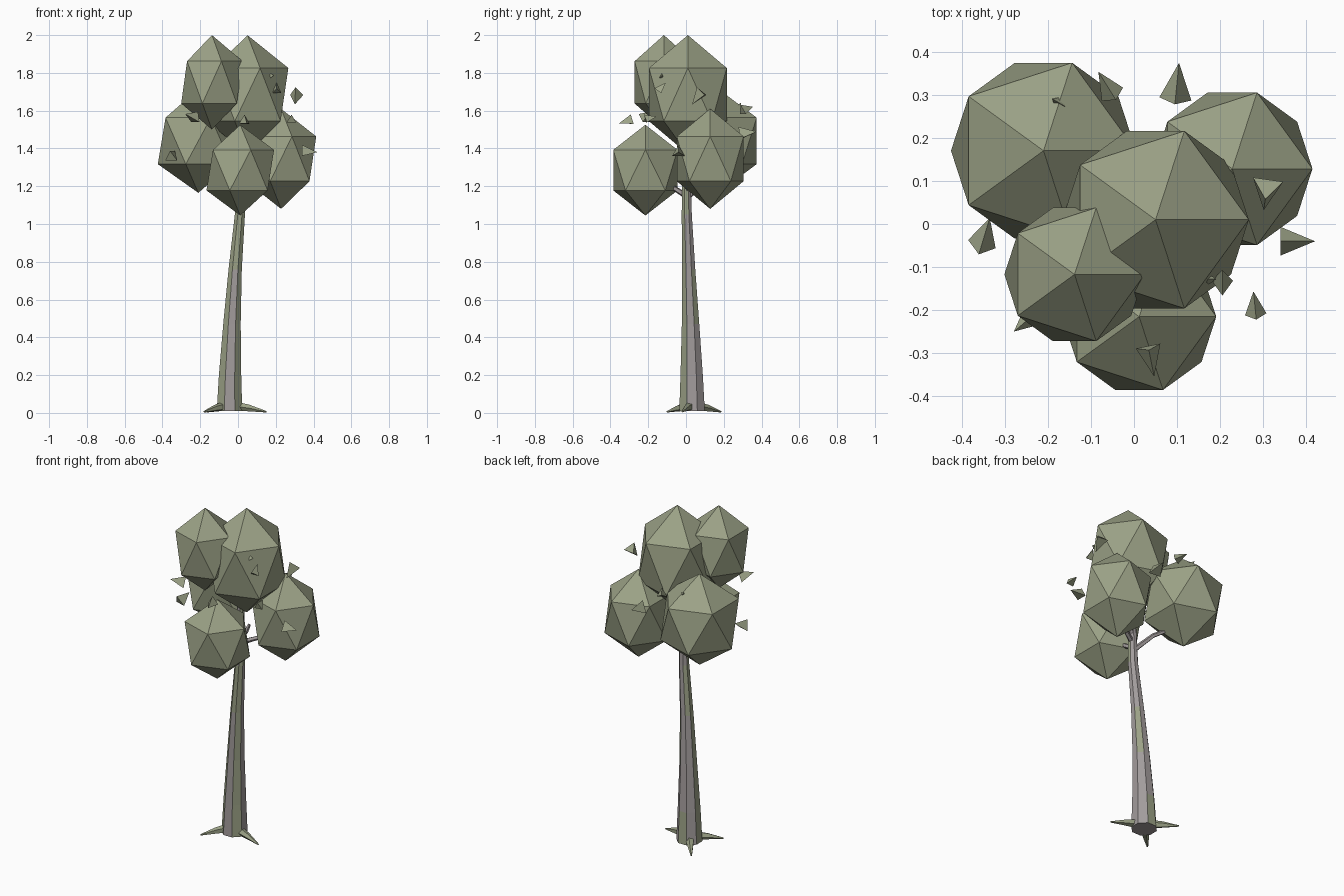
import bpy, bmesh, math
from mathutils import Vector

cube = bpy.data.objects.get("Cube")
if cube:
    bpy.data.objects.remove(cube, do_unlink=True)


def make_material(name, rgb):
    mat = bpy.data.materials.new(name)
    mat.use_nodes = True
    mat.diffuse_color = (*rgb, 1)
    mat.node_tree.nodes["Principled BSDF"].inputs["Base Color"].default_value = (*rgb, 1)
    return mat


foliage_green = make_material("sage green", (0.33, 0.36, 0.24))
bark_grey = make_material("bark grey", (0.36, 0.33, 0.33))


def add_object(name, bm, *materials):
    bmesh.ops.recalc_face_normals(bm, faces=bm.faces)
    mesh = bpy.data.meshes.new(name)
    bm.to_mesh(mesh)
    bm.free()
    for mat in materials:
        mesh.materials.append(mat)
    obj = bpy.data.objects.new(name, mesh)
    bpy.context.collection.objects.link(obj)
    return obj


def tube(name, points, radii, sides, materials, upright=False, rule=None):
    """Tapered faceted limb; rule(ring, side) picks the material of each face."""
    bm = bmesh.new()
    pts = [Vector(p) for p in points]
    rings = []
    for i, (p, r) in enumerate(zip(pts, radii)):
        d = pts[min(i + 1, len(pts) - 1)] - pts[max(i - 1, 0)]
        if upright:
            d = Vector((0, 0, 1))
        turn = d.to_track_quat('Z', 'Y')
        angles = [math.tau * (k + 0.5) / sides for k in range(sides)]
        rings.append([bm.verts.new(p + turn @ Vector((r * math.cos(a), r * math.sin(a), 0)))
                      for a in angles])
    for i in range(len(rings) - 1):
        for k in range(sides):
            n = (k + 1) % sides
            face = bm.faces.new((rings[i][k], rings[i][n], rings[i + 1][n], rings[i + 1][k]))
            face.material_index = rule(i, k) if rule else 0
    bm.faces.new(rings[0][::-1])
    bm.faces.new(rings[-1])
    return add_object(name, bm, *materials)


# Leaning trunk with mossy patches on the left and back faces
def moss(ring, side):
    if side in (0, 2, 7):
        return 1
    return int((ring + 2 * side) % 5 == 0)


tube("trunk",
     [(-0.045, 0.032, 0.01), (-0.042, 0.03, 0.2), (-0.032, 0.024, 0.47),
      (-0.015, 0.014, 0.76), (0.01, 0.004, 1.05), (0.018, 0.0, 1.42)],
     [0.073, 0.064, 0.05, 0.038, 0.029, 0.02], 8,
     (bark_grey, foliage_green), upright=True, rule=moss)

# Three roots spreading from the foot
foot = Vector((-0.045, 0.03, 0.04))
for i, tip in enumerate([(-0.18, -0.1), (0.15, -0.02), (-0.165, 0.185)]):
    end = Vector((*tip, 0.006))
    mid = foot.lerp(end, 0.55) + Vector((0, 0, 0.004))
    tube(f"root_{i + 1}", [foot, mid, end], [0.03, 0.018, 0.004], 5, [foliage_green])

# Branches reaching into the crown
branches = [
    [(0.01, 0.0, 1.13), (-0.07, 0.08, 1.22), (-0.19, 0.16, 1.29)],
    [(0.01, 0.0, 1.18), (0.08, 0.03, 1.21), (0.2, 0.11, 1.25)],
    [(0.01, 0.0, 1.15), (0.015, -0.08, 1.2), (0.015, -0.18, 1.25)],
    [(0.015, 0.0, 1.22), (0.04, 0.02, 1.25), (0.055, 0.03, 1.29)],
]
for i, path in enumerate(branches):
    tube(f"branch_{i + 1}", path, [0.016, 0.013, 0.009], 5, [bark_grey])

# Crown clumps: centre, horizontal radius, vertical radius
clumps = {
    "clump_top": ((0.05, 0.01, 1.685), 0.242, 0.315),
    "clump_upper_front": ((-0.138, -0.117, 1.75), 0.182, 0.25),
    "clump_back_right": ((-0.21, 0.17, 1.44), 0.24, 0.275),
    "clump_back_left": ((0.228, 0.128, 1.345), 0.208, 0.265),
    "clump_low_front": ((0.012, -0.215, 1.285), 0.2, 0.24),
}
for name, (centre, r, h) in clumps.items():
    bm = bmesh.new()
    bmesh.ops.create_icosphere(bm, subdivisions=1, radius=1)
    bmesh.ops.scale(bm, vec=(r, r, h), verts=bm.verts)
    bmesh.ops.translate(bm, vec=centre, verts=bm.verts)
    add_object(name, bm, foliage_green)

# Loose leaves: centre, pointing direction, size
leaves = [
    ((0.1, 0.33, 1.48), (0.1, 1, 0.2), 0.09),
    ((-0.065, 0.325, 1.61), (-0.5, 0.8, 0.3), 0.07),
    ((-0.18, 0.285, 1.63), (-0.5, 0.3, 0.6), 0.035),
    ((-0.345, -0.02, 1.37), (0.3, 1, 0.5), 0.08),
    ((-0.25, -0.225, 1.57), (-0.7, -0.6, 0.3), 0.08),
    ((0.38, -0.04, 1.38), (1, 0, 0), 0.08),
    ((0.28, -0.185, 1.56), (-0.1, 1, 0.3), 0.06),
    ((0.305, 0.06, 1.665), (-0.1, -0.7, -0.8), 0.085),
    ((0.205, -0.125, 1.725), (0, 0.6, 0.8), 0.06),
    ((0.17, -0.128, 1.79), (-0.6, 0, 0.8), 0.03),
    ((0.04, -0.32, 1.54), (0.2, -1, -0.2), 0.07),
]
for i, (centre, aim, size) in enumerate(leaves):
    bm = bmesh.new()
    bmesh.ops.create_cone(bm, cap_ends=True, segments=3, radius1=size * 0.48,
                          radius2=0, depth=size)
    bmesh.ops.rotate(bm, cent=(0, 0, 0), verts=bm.verts,
                     matrix=Vector(aim).to_track_quat('Z', 'Y').to_matrix())
    bmesh.ops.translate(bm, vec=centre, verts=bm.verts)
    add_object(f"loose_leaf_{i + 1}", bm, foliage_green)
